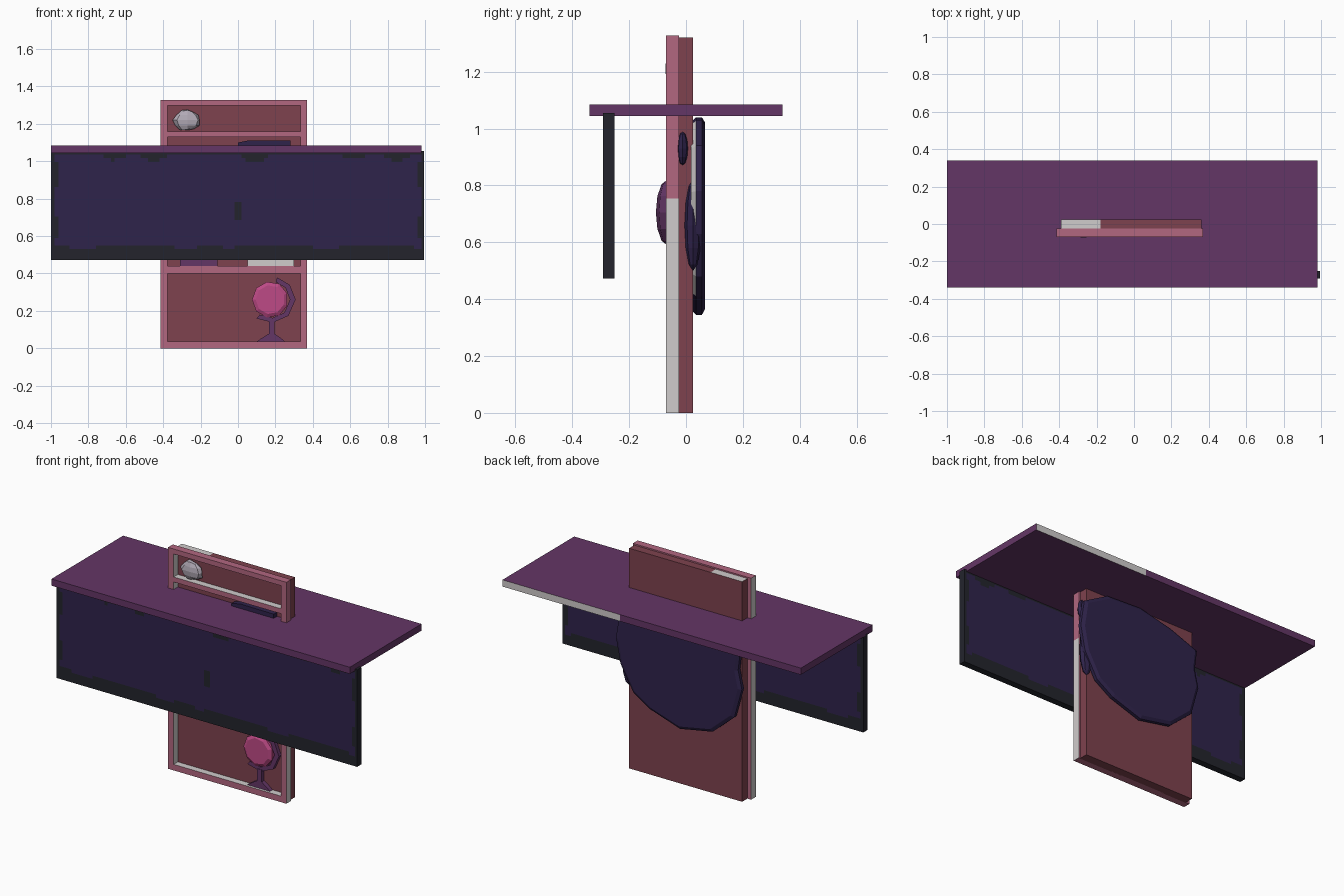
import bpy, bmesh, math
from mathutils import Vector

if "Cube" in bpy.data.objects:
    bpy.data.objects.remove(bpy.data.objects["Cube"])


def lin(c):
    c /= 255
    return c / 12.92 if c <= 0.04045 else ((c + 0.055) / 1.055) ** 2.4


def colour(name, r, g, b):
    m = bpy.data.materials.new(name)
    m.diffuse_color = (lin(r), lin(g), lin(b), 1)
    m.use_nodes = True
    m.node_tree.nodes["Principled BSDF"].inputs["Base Color"].default_value = m.diffuse_color
    return m


PURPLE = colour("plum", 100, 54, 102)
NAVY = colour("navy", 47, 35, 75)
BLACK = colour("charcoal", 35, 36, 44)
PINK = colour("dusty pink", 178, 103, 128)
RED = colour("dark rose", 126, 66, 78)
WHITE = colour("pale grey", 208, 204, 204)
MAGENTA = colour("magenta", 190, 74, 134)
STONE = colour("lilac grey", 178, 170, 182)


def finish(name, bm, mats, rule=None):
    """Turn a bmesh into an object; rule(centre, normal) picks a material index."""
    bmesh.ops.recalc_face_normals(bm, faces=bm.faces)
    bm.normal_update()
    if rule:
        for f in bm.faces:
            f.material_index = rule(f.calc_center_median(), f.normal)
    me = bpy.data.meshes.new(name)
    bm.to_mesh(me)
    bm.free()
    for m in mats:
        me.materials.append(m)
    ob = bpy.data.objects.new(name, me)
    bpy.context.collection.objects.link(ob)
    return ob


def add_box(bm, lo, hi):
    vs = bmesh.ops.create_cube(bm, size=1)["verts"]
    lo, hi = Vector(lo), Vector(hi)
    for v in vs:
        v.co = Vector(((v.co[i] + 0.5) * (hi[i] - lo[i]) + lo[i]) for i in range(3))
    return vs


def box(name, lo, hi, mats, rule=None, cuts=()):
    bm = bmesh.new()
    add_box(bm, lo, hi)
    for axis, pos in cuts:
        co, no = Vector(), Vector()
        co[axis], no[axis] = pos, 1
        bmesh.ops.bisect_plane(bm, geom=bm.verts[:] + bm.edges[:] + bm.faces[:],
                               plane_co=co, plane_no=no)
    return finish(name, bm, mats, rule)


def rings(name, outline, layers, mats, rule=None):
    """Stack an xz outline along y; layers are (y, scale)."""
    bm = bmesh.new()
    cx = sum(p[0] for p in outline) / len(outline)
    cz = sum(p[1] for p in outline) / len(outline)
    loops = [[bm.verts.new((cx + (x - cx) * s, y, cz + (z - cz) * s)) for x, z in outline]
             for y, s in layers]
    n = len(outline)
    for a, b in zip(loops, loops[1:]):
        for i in range(n):
            bm.faces.new((a[i], a[(i + 1) % n], b[(i + 1) % n], b[i]))
    bm.faces.new(loops[0])
    bm.faces.new(loops[-1])
    return finish(name, bm, mats, rule)


def blob(name, centre, size, mat, seg=8, ring=6, wobble=0.0):
    bm = bmesh.new()
    bmesh.ops.create_uvsphere(bm, u_segments=seg, v_segments=ring, radius=1)
    for v in bm.verts:
        k = 1 + wobble * math.sin(5 * v.co.x + 3 * v.co.z + 2 * v.co.y)
        v.co = Vector(centre[i] + v.co[i] * size[i] * k for i in range(3))
    return finish(name, bm, [mat])


# Table top: part of the back edge is pale
box("table_top", (-1, -0.34, 1.045), (0.98, 0.34, 1.085), [PURPLE, WHITE],
    lambda c, n: int(n.y > 0.5 and c.x > 0.2), [(0, 0.2)])


# Front panel: navy with a ragged charcoal border
def panel_rule(c, n):
    if abs(n.y) < 0.5:
        return 1
    w = math.sin(17 * c.x) * math.sin(7.3 * c.x + 1)
    top = 1.055 - c.z < 0.018 + 0.05 * max(0, w)
    bottom = c.z - 0.475 < 0.07 + 0.012 * w
    side = 1 - abs(c.x) < 0.025 + 0.025 * max(0, math.sin(22 * c.z))
    seam = abs(c.x) < 0.012 and 0.69 < c.z < 0.79
    return int(top or bottom or side or seam)


box("front_panel", (-1, -0.292, 0.473), (0.995, -0.252, 1.055), [NAVY, BLACK], panel_rule,
    [(0, -1 + 0.02 * i) for i in range(1, 100)] + [(2, 0.473 + 0.0194 * i) for i in range(1, 30)])

# Cabinet back board: pale patch on its top edge
box("back_board", (-0.39, -0.03, 0), (0.36, 0.025, 1.32), [RED, WHITE],
    lambda c, n: int(n.z > 0.5 and c.x < -0.18), [(0, -0.18)])


# Cabinet frame: pale inner faces and pale outer sides
def frame_rule(c, n):
    if abs(n.y) > 0.5:
        return 0
    if abs(n.x) > 0.5:
        return int(c.x < 0.36 or c.z < 0.755)
    return int(0.03 < c.z < 1.31)


F0, F1 = -0.07, -0.025
for name, x0, x1 in (("left_stile", -0.415, -0.378), ("right_stile", 0.333, 0.37)):
    box(name, (x0, F0, 0), (x1, F1, 1.328), [PINK, WHITE], frame_rule, [(2, 0.755)])
for i, (z0, z1) in enumerate(((0, 0.036), (0.4, 0.44), (0.75, 0.785), (1.13, 1.16), (1.298, 1.328))):
    box(f"shelf_rail_{i}", (-0.378, F0, z0), (0.333, F1, z1), [PINK, WHITE], frame_rule)

# Big rounded faceted plate behind the cabinet
PLATE = [(0.4, 0.94), (0.235, 1.03), (0.0, 1.04), (-0.215, 0.99), (-0.4, 0.92), (-0.385, 0.8),
         (-0.41, 0.69), (-0.36, 0.51), (-0.215, 0.385), (0.0, 0.345), (0.2, 0.41),
         (0.31, 0.48), (0.395, 0.63), (0.425, 0.78)]
rings("rear_plate", PLATE, [(0.018, 0.95), (0.036, 1), (0.056, 1), (0.066, 0.95)], [NAVY, WHITE],
      lambda c, n: int(c.y < 0.03 and n.x > 0.3))
blob("plate_lug", (0.355, -0.012, 0.93), (0.035, 0.02, 0.06), NAVY)
blob("plate_knob", (0.36, 0.025, 0.66), (0.045, 0.03, 0.16), NAVY)

# Globe on a stand, bottom compartment
globe = [(0.172 + 0.097 * math.cos(a), 0.26 + 0.097 * math.sin(a))
         for a in (2 * math.pi * (i + 0.5) / 9 for i in range(9))]
rings("globe", globe, [(-0.066, 0.8), (-0.055, 1), (-0.028, 1)], [MAGENTA])
arc = [math.radians(a) for a in (-125, -85, -45, 0, 40, 75)]
outer = [(0.175 + 0.133 * math.cos(a), 0.26 + 0.123 * math.sin(a)) for a in arc]
inner = [(0.175 + 0.103 * math.cos(a), 0.26 + 0.098 * math.sin(a)) for a in reversed(arc)]
rings("globe_arm", outer + inner, [(-0.052, 1), (-0.028, 1)], [PURPLE])
rings("globe_foot", [(0.1, 0.036), (0.25, 0.036), (0.235, 0.05), (0.195, 0.078), (0.195, 0.15),
                     (0.165, 0.15), (0.165, 0.078), (0.12, 0.05)],
      [(-0.055, 1), (-0.028, 1)], [PURPLE])

# Stone, top compartment
blob("stone", (-0.27, -0.045, 1.22), (0.072, 0.03, 0.055), STONE, 8, 6, 0.12)

# Ornaments in the middle compartments
box("ornament_base", (-0.31, -0.065, 0.44), (-0.11, -0.028, 0.62), [PURPLE])
blob("ornament_body", (-0.21, -0.066, 0.705), (0.115, 0.04, 0.115), PURPLE)
box("pale_block", (0.05, -0.062, 0.44), (0.3, -0.028, 0.68), [WHITE])
rings("dark_case", [(0, 0.785), (0.28, 0.785), (0.28, 1.11), (0.06, 1.112), (0, 1.1)],
      [(-0.062, 1), (-0.028, 1)], [NAVY])
